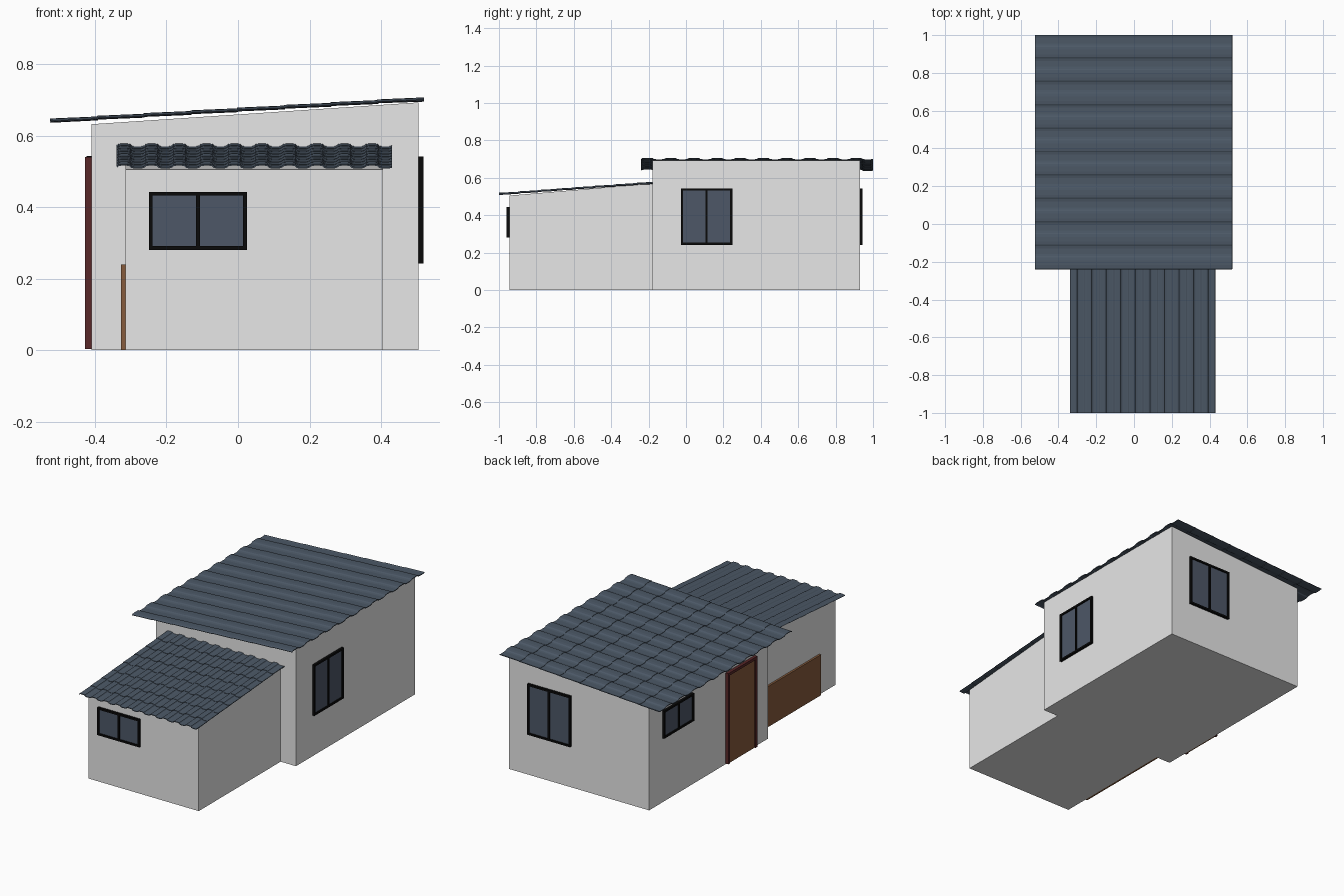
import bpy, bmesh
from math import radians
from mathutils import Matrix, Vector

cube = bpy.data.objects.get("Cube")
if cube:
    bpy.data.objects.remove(cube, do_unlink=True)


def material(name, rgb):
    m = bpy.data.materials.new(name)
    m.use_nodes = True
    m.diffuse_color = (*rgb, 1)
    m.node_tree.nodes["Principled BSDF"].inputs["Base Color"].default_value = (*rgb, 1)
    return m


WALL = material("light grey plaster", (0.8, 0.8, 0.8))
ROOF = material("slate blue roofing", (0.071, 0.097, 0.132))
GLASS = material("dark blue glass", (0.075, 0.096, 0.136))
BLACK = material("black frame", (0.003, 0.003, 0.003))
WOOD = material("brown wood", (0.24, 0.105, 0.045))
RED = material("dark red frame", (0.098, 0.02, 0.021))


def finish(name, bm, mat):
    bmesh.ops.recalc_face_normals(bm, faces=bm.faces)
    mesh = bpy.data.meshes.new(name)
    bm.to_mesh(mesh)
    bm.free()
    mesh.materials.append(mat)
    obj = bpy.data.objects.new(name, mesh)
    bpy.context.collection.objects.link(obj)
    return obj


def add_box(bm, lo, hi):
    lo, hi = Vector(lo), Vector(hi)
    size = hi - lo
    m = Matrix.Translation((lo + hi) / 2) @ Matrix.Diagonal((*size, 1))
    return bmesh.ops.create_cube(bm, size=1, matrix=m)["verts"]


# Wall blocks with a sloping top
def block(name, lo, hi, axis, z_low, z_high):
    bm = bmesh.new()
    for v in add_box(bm, (*lo, 0), (*hi, 1)):
        if v.co.z > 0.5:
            t = (v.co[axis] - lo[axis]) / (hi[axis] - lo[axis])
            v.co.z = z_low + t * (z_high - z_low)
    finish(name, bm, WALL)


block("main_walls", (-0.41, -0.18), (0.505, 0.93), 0, 0.632, 0.693)
block("front_walls", (-0.315, -0.945), (0.405, -0.18), 1, 0.505, 0.57)


# Ribbed tile roof: ribs run up the slope, tile rows overlap slightly
PROFILE = [(0, 0.3), (0.06, 0.8), (0.18, 1), (0.38, 1), (0.5, 0.8), (0.56, 0.2), (0.65, 0), (0.9, 0)]


def roof(name, axis, slope, across, z_low, z_high, rib=0.008, tiles=10, rows=8):
    bm = bmesh.new()
    pitch = (across[1] - across[0]) / tiles
    ribs = [(across[0] + (i + p) * pitch, h * rib) for i in range(tiles) for p, h in PROFILE]
    ribs.append((across[1], PROFILE[0][1] * rib))
    strips = []
    for row in range(rows):
        for t, lift in ((row / rows, 0.002), ((row + 1) / rows, 0)):
            run = slope[0] + t * (slope[1] - slope[0])
            z = z_low + t * (z_high - z_low) + lift
            strips.append([bm.verts.new((run, u, z + h) if axis == 0 else (u, run, z + h))
                           for u, h in ribs])
    for a, b in zip(strips, strips[1:]):
        for i in range(len(ribs) - 1):
            quad = (a[i], b[i], b[i + 1], a[i + 1])
            bm.faces.new(quad if axis == 1 else quad[::-1])
    obj = finish(name, bm, ROOF)
    # Thicken downwards whichever way the sheet was wound
    up = sum(p.normal.z for p in obj.data.polygons) > 0
    mod = obj.modifiers.new("thickness", "SOLIDIFY")
    mod.thickness = 0.004
    mod.offset = -1 if up else 1


roof("main_roof", 0, (-0.525, 0.52), (-0.24, 1.0), 0.638, 0.699)
roof("front_roof", 1, (-1.0, -0.18), (-0.34, 0.43), 0.51, 0.57)


# Openings are built facing the front, then turned onto their wall
def place(obj, spot, angle):
    obj.data.transform(Matrix.Translation(spot) @ Matrix.Rotation(radians(angle), 4, "Z"))


def window(name, spot, angle, w, h, depth=0.014, bar=0.011):
    bm = bmesh.new()
    for x in (-w / 2, -bar / 2, w / 2 - bar):
        add_box(bm, (x, -depth, 0), (x + bar, 0, h))
    for z in (0, h - bar):
        add_box(bm, (-w / 2, -depth, z), (w / 2, 0, z + bar))
    place(finish(name + "_frame", bm, BLACK), spot, angle)
    bm = bmesh.new()
    add_box(bm, (-w / 2 + bar, -depth / 2, bar), (w / 2 - bar, 0, h - bar))
    place(finish(name + "_glass", bm, GLASS), spot, angle)


window("front_window", (-0.112, -0.945, 0.28), 0, 0.275, 0.163)
window("left_window", (0.505, 0.11, 0.242), 90, 0.275, 0.3)
window("back_window", (0.238, 0.93, 0.242), 180, 0.28, 0.3)
window("right_window", (-0.41, 0.667, 0.38), -90, 0.28, 0.163)

# Entrance door with a frame on three sides
DOOR_AT, DOOR_W, DOOR_H, TRIM = (-0.41, 0.08, 0.004), 0.27, 0.536, 0.016
bm = bmesh.new()
for x in (-DOOR_W / 2, DOOR_W / 2 - TRIM):
    add_box(bm, (x, -0.018, 0), (x + TRIM, 0, DOOR_H))
add_box(bm, (-DOOR_W / 2, -0.018, DOOR_H - TRIM), (DOOR_W / 2, 0, DOOR_H))
place(finish("door_frame", bm, RED), DOOR_AT, -90)
bm = bmesh.new()
add_box(bm, (-DOOR_W / 2 + TRIM, -0.012, 0), (DOOR_W / 2 - TRIM, 0, DOOR_H - TRIM))
place(finish("door_panel", bm, WOOD), DOOR_AT, -90)

# Low wooden panel on the side of the front block
bm = bmesh.new()
add_box(bm, (-0.327, -0.795, 0), (-0.315, -0.18, 0.24))
finish("low_side_panel", bm, WOOD)
